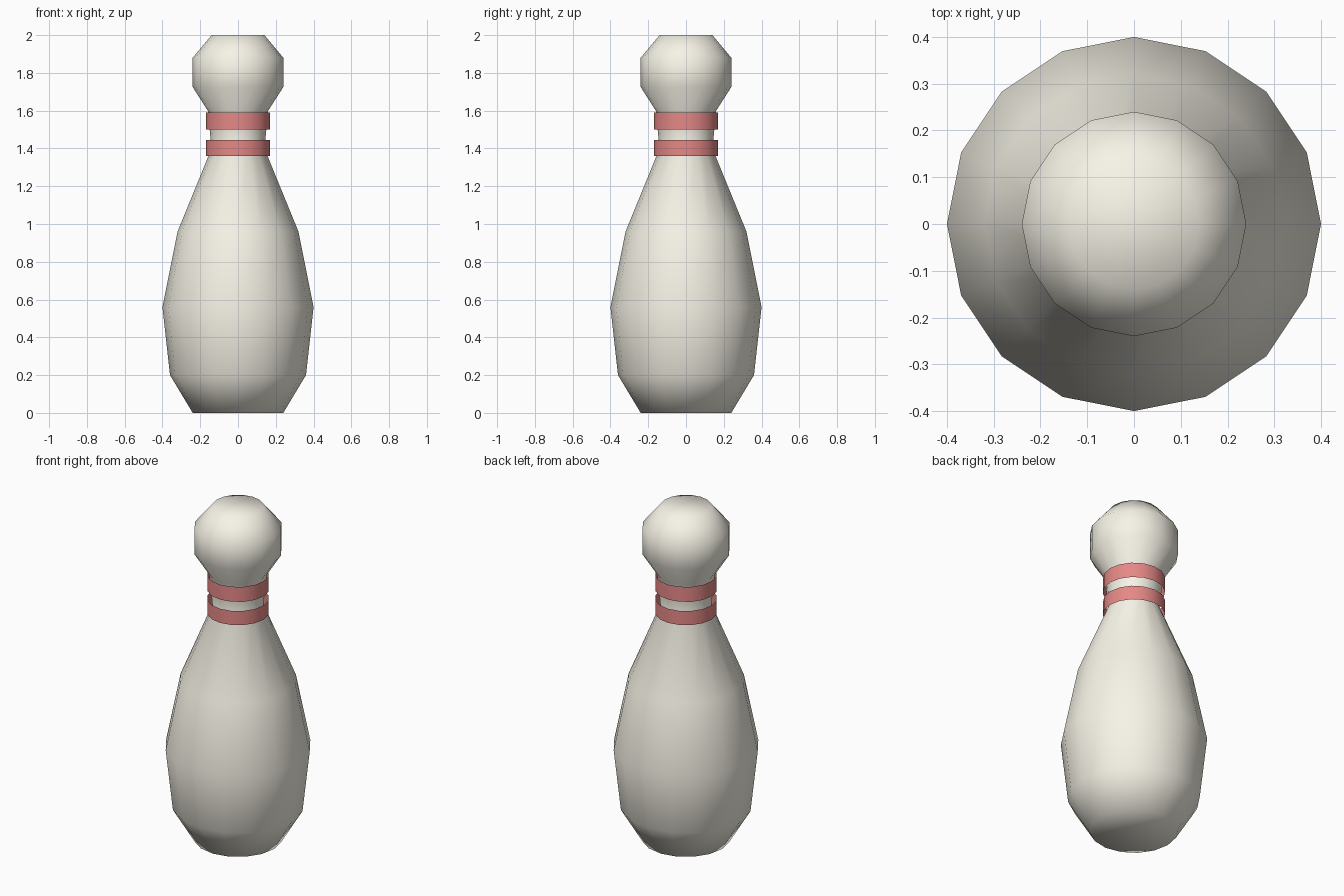
import bpy, bmesh, math

if "Cube" in bpy.data.objects:
    bpy.data.objects.remove(bpy.data.objects["Cube"])

SIDES = 16


def material(name, color):
    m = bpy.data.materials.new(name)
    m.diffuse_color = color
    m.use_nodes = True
    m.node_tree.nodes["Principled BSDF"].inputs["Base Color"].default_value = m.diffuse_color
    return m


def lathe(name, profile, mat, capped):
    """Revolve (radius, z) points around z."""
    bm = bmesh.new()
    rings = []
    for r, z in profile:
        rings.append([bm.verts.new((r * math.cos(a), r * math.sin(a), z))
                      for a in (2 * math.pi * i / SIDES for i in range(SIDES))])
    for lo, hi in zip(rings, rings[1:]):
        for i in range(SIDES):
            j = (i + 1) % SIDES
            bm.faces.new((lo[i], lo[j], hi[j], hi[i]))
    if capped:
        bm.faces.new(rings[0][::-1])
        bm.faces.new(rings[-1])
    for f in bm.faces:
        f.smooth = True
    me = bpy.data.meshes.new(name)
    bm.to_mesh(me)
    bm.free()
    me.materials.append(mat)
    ob = bpy.data.objects.new(name, me)
    bpy.context.collection.objects.link(ob)
    return ob


cream = material("cream", (0.93, 0.90, 0.80, 1))
red = material("red", (0.78, 0.25, 0.24, 1))

# Pin body: belly, neck and head in one profile
lathe("pin_body", [(0.24, 0), (0.36, 0.20), (0.40, 0.56), (0.32, 0.96),
                   (0.14, 1.40), (0.16, 1.60), (0.24, 1.725),
                   (0.24, 1.88), (0.14, 2.0)], cream, True)

# Open neck bands
for name, z0, z1 in (("lower_band", 1.36, 1.445), ("upper_band", 1.50, 1.59)):
    lathe(name, [(0.17, z0), (0.17, z1)], red, False)
